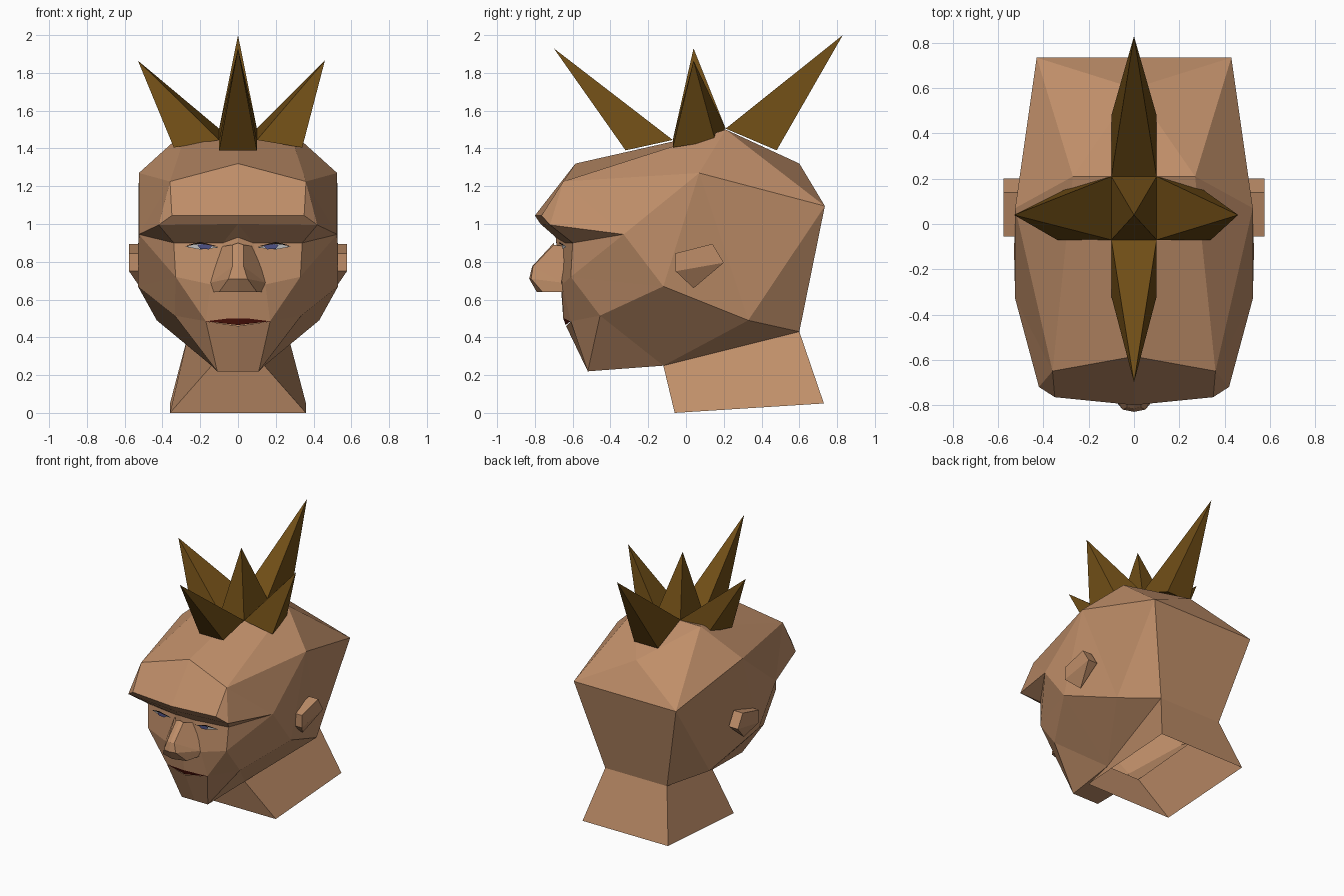
import bpy, bmesh

if "Cube" in bpy.data.objects:
    bpy.data.objects.remove(bpy.data.objects["Cube"])


def material(name, rgb):
    m = bpy.data.materials.new(name)
    m.diffuse_color = (*rgb, 1)
    m.use_nodes = True
    m.node_tree.nodes["Principled BSDF"].inputs["Base Color"].default_value = m.diffuse_color
    return m


skin = material("skin", (0.52, 0.27, 0.14))
hair = material("hair", (0.16, 0.075, 0.008))
lip = material("lip", (0.10, 0.008, 0.004))
white = material("white", (0.75, 0.75, 0.75))
blue = material("blue", (0.08, 0.09, 0.25))
dark = material("dark", (0.02, 0.01, 0.006))


def build(name, pts, faces, mat, mirror=True):
    """Flat-faced mesh from labelled points; each word in faces is one polygon."""
    bm = bmesh.new()
    for side in ((1, -1) if mirror else (1,)):
        v = {k: bm.verts.new((x * side, y, z)) for k, (x, y, z) in pts.items()}
        for word in faces.split():
            bm.faces.new([v[k] for k in word[::side]])
    bmesh.ops.remove_doubles(bm, verts=bm.verts, dist=0.0005)
    bmesh.ops.recalc_face_normals(bm, faces=bm.faces)
    me = bpy.data.meshes.new(name)
    bm.to_mesh(me)
    bm.free()
    me.materials.append(mat)
    ob = bpy.data.objects.new(name, me)
    bpy.context.collection.objects.link(ob)
    return ob


# Head: half of the skull, brow, face and jaw, mirrored across x
build("head", {
    # skull
    "A": (0, .21, 1.50), "B": (.27, .21, 1.50), "C": (0, -.585, 1.32),
    "D": (.36, -.65, 1.225), "E": (.525, .07, 1.27), "F": (0, .60, 1.32),
    "G": (.43, .735, 1.095), "g": (0, .735, 1.095),
    "H": (.26, .60, .43), "h": (0, .60, .43),
    # brow and eye sockets
    "N": (0, -.80, 1.045), "O": (.35, -.765, 1.045), "P": (0, -.77, 1.0),
    "Q": (.42, -.72, .995), "S": (.525, -.33, .945), "T": (0, -.69, .93),
    "U": (.34, -.60, .90), "c": (.08, -.64, .90),
    # cheeks, mouth edge and jaw
    "V": (.33, -.61, .72), "a": (.145, -.655, .68), "b": (0, -.66, .64),
    "W": (.335, -.455, .515), "X": (.17, -.61, .485), "Y": (0, -.65, .50),
    "Z": (0, -.635, .46), "K": (.53, -.12, .67), "J": (.43, .33, .49),
    "L": (.14, -.12, .25), "l": (0, -.12, .25),
    "M": (.11, -.52, .22), "m": (0, -.52, .22),
}, "ABDC BED ABF BGF BGE FGg gGHh EGJ GHJ EJK EKS DES DSQ DQO CDON "
   "NOQP PQUc PcT QSU SKV SVU KWV VWX VXa aXYb UVac Tcab "
   "KJL WKL WLM JHL WMX XMmZ MLlm", skin)

# Neck: tapered tube, open at the bottom
build("neck", {
    "A": (0, -.12, .25), "a": (.14, -.12, .25), "b": (.26, .60, .43),
    "B": (0, .60, .43), "C": (0, -.06, 0), "c": (.36, -.06, 0),
    "d": (.36, .73, .05), "D": (0, .73, .05),
}, "AacC abdc bBDd", skin)

# Nose
build("nose", {
    "R": (0, -.70, .90), "r": (.03, -.70, .89), "T": (0, -.815, .775),
    "t": (.03, -.81, .775), "P": (0, -.83, .71), "p": (.05, -.82, .71),
    "U": (0, -.79, .64), "u": (.10, -.76, .64), "w": (.145, -.66, .69),
    "B": (0, -.64, .64), "b": (.13, -.64, .64), "s": (.09, -.63, .88),
}, "RrtT TtpP PpuU UubB rswt twp pwbu", skin)

# Mouth
build("mouth", {
    "a": (.17, -.612, .485), "b": (.05, -.645, .50), "B": (0, -.65, .50),
    "C": (0, -.637, .465),
}, "abBC", lip)

# Ears: slanted block tapering down to the cheek
for s, name in ((1, "ear_right"), (-1, "ear_left")):
    outline = [(-.055, .845), (.14, .895), (.20, .795), (-.055, .75)]
    pts = {k: (s * .577, y, z) for k, (y, z) in zip("ABCD", outline)}
    pts.update({k: (s * .50, y, z) for k, (y, z) in zip("abcd", outline)})
    pts["v"] = (s * .515, .04, .66)
    build(name, pts, "ABCD ABba BCcb DAad CDv Ccv Ddv", skin, False)

# Eyes: whites, irises and thin lid lines
build("eye_whites", {
    "a": (.10, -.655, .875), "b": (.20, -.66, .90),
    "c": (.28, -.635, .88), "d": (.20, -.655, .865),
}, "abcd", white)
build("irises", {
    "a": (.135, -.664, .885), "b": (.17, -.666, .897), "c": (.215, -.664, .89),
    "d": (.20, -.664, .868), "e": (.155, -.664, .866),
}, "abcde", blue)
build("eyelids", {
    "a": (.10, -.666, .88), "b": (.20, -.670, .905), "c": (.28, -.645, .885),
    "d": (.20, -.668, .895),
}, "abcd", dark)


# Hair: five four-sided spikes around a square on the crown
def spike(name, base, tip):
    pts = dict(zip("abcd", base))
    pts["t"] = tip
    build(name, pts, "abcd abt bct cdt dat", hair, False)


w, f, r = .10, (-.07, 1.445), (.21, 1.505)
spike("hair_centre", [(-w, *f), (w, *f), (w, *r), (-w, *r)], (0, .04, 1.93))
spike("hair_front", [(-w, *f), (w, *f), (w, -.32, 1.39), (-w, -.32, 1.39)],
      (0, -.70, 1.93))
spike("hair_back", [(-w, *r), (w, *r), (w, .48, 1.39), (-w, .48, 1.39)],
      (0, .83, 2.0))
for s, x, name in ((1, .46, "hair_right"), (-1, -.53, "hair_left")):
    spike(name, [(s * w, *f), (s * w, *r), (s * .30, .155, 1.44),
                 (s * .34, -.07, 1.405)], (x, .04, 1.865))
